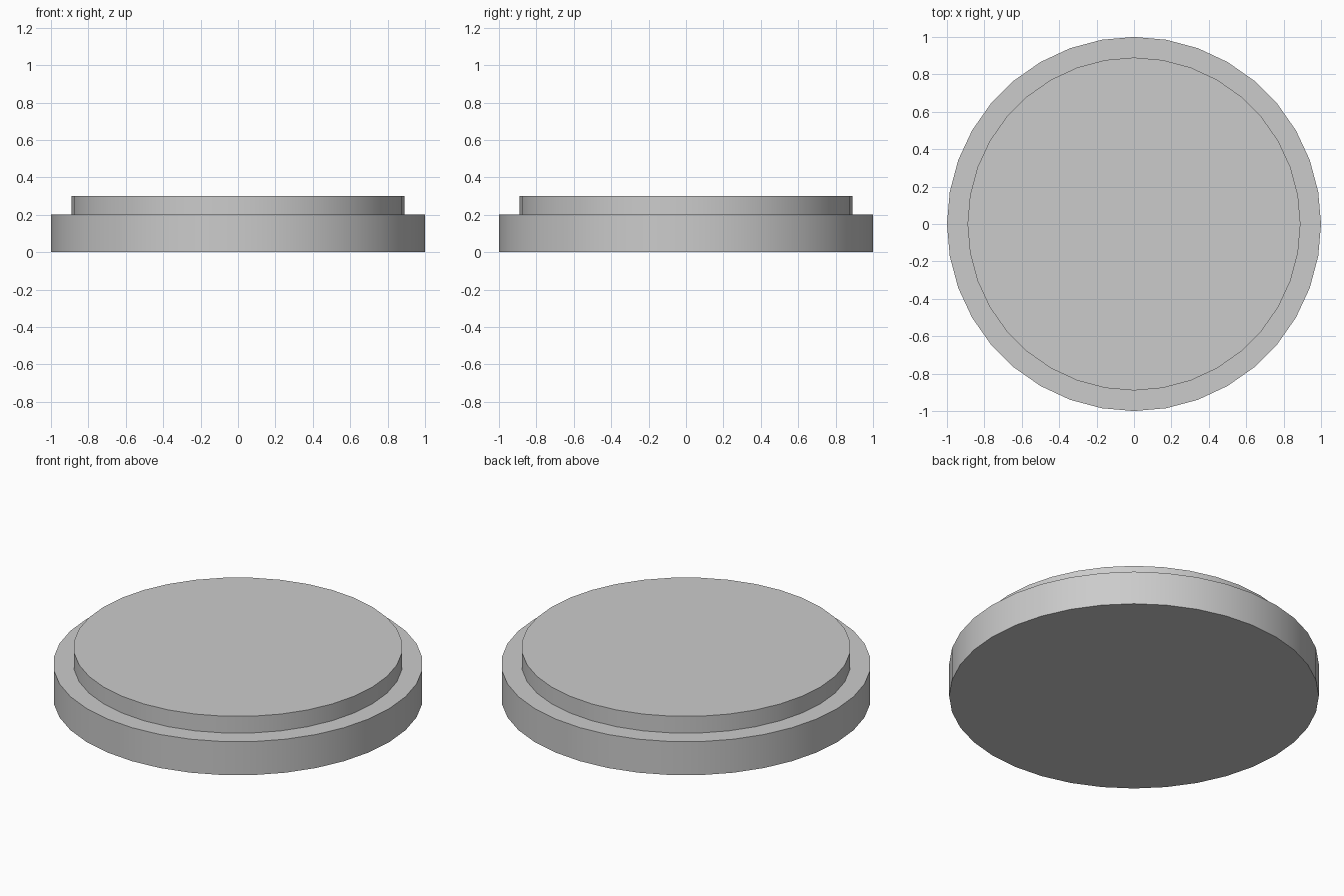
import bpy, bmesh, math

if "Cube" in bpy.data.objects:
    bpy.data.objects.remove(bpy.data.objects["Cube"])

SIDES = 36
# Stepped profile: (radius, height)
PROFILE = [(1.0, 0.0), (1.0, 0.2), (0.89, 0.2), (0.89, 0.3)]

bm = bmesh.new()
rings = []
for r, z in PROFILE:
    rings.append([bm.verts.new((r * math.cos(2 * math.pi * i / SIDES),
                                r * math.sin(2 * math.pi * i / SIDES), z))
                  for i in range(SIDES)])

# Side walls and ledge
for low, high in zip(rings, rings[1:]):
    for i in range(SIDES):
        j = (i + 1) % SIDES
        bm.faces.new((low[i], low[j], high[j], high[i]))

# Bottom and top caps
bm.faces.new(rings[0][::-1])
bm.faces.new(rings[-1])

mesh = bpy.data.meshes.new("stepped_disc")
bm.to_mesh(mesh)
bm.free()
disc = bpy.data.objects.new("stepped_disc", mesh)
bpy.context.collection.objects.link(disc)

# Smooth round walls, sharp rims
bpy.context.view_layer.objects.active = disc
disc.select_set(True)
bpy.ops.object.shade_smooth_by_angle(angle=math.radians(30))
